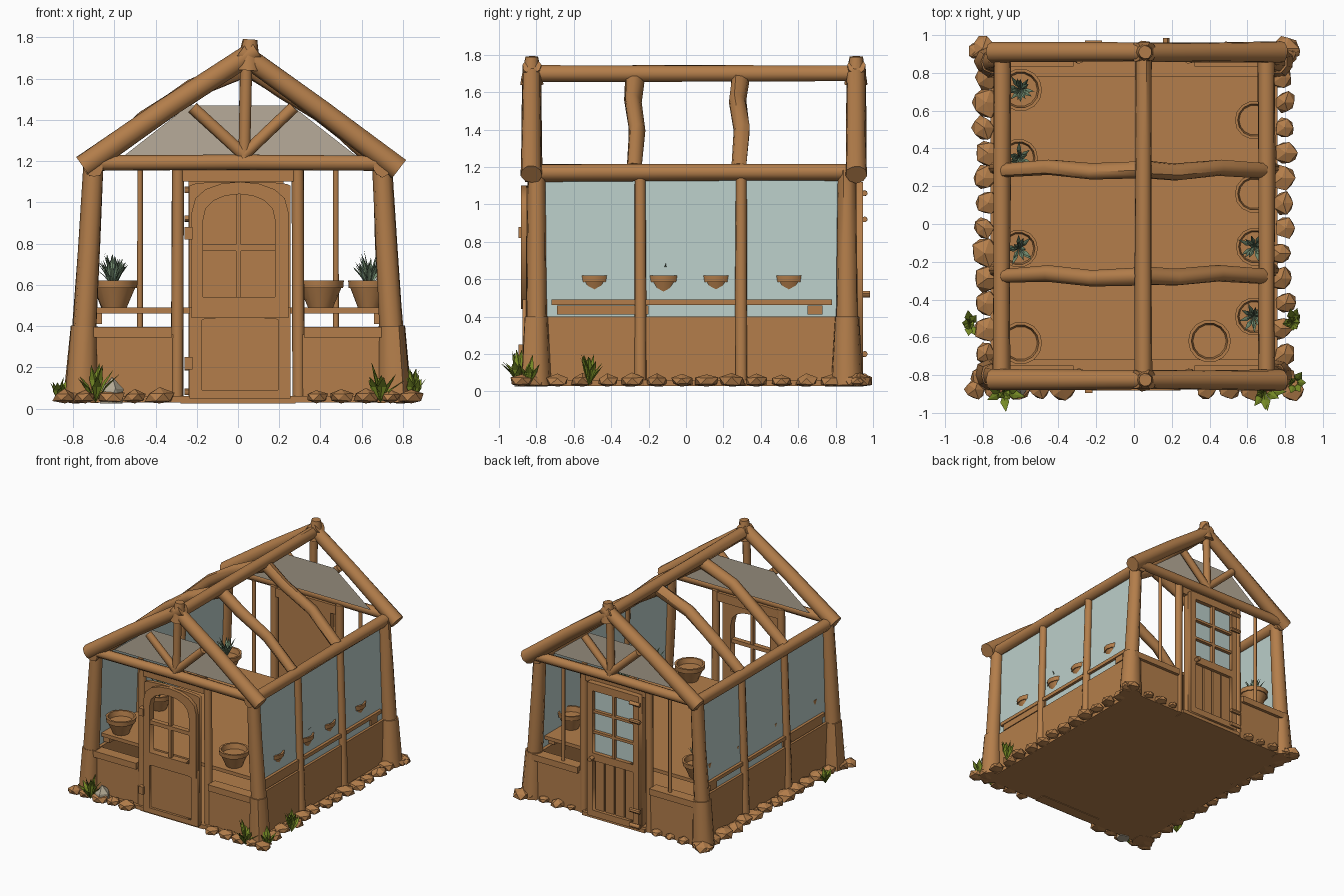
import bpy, bmesh, math, random
from mathutils import Vector

random.seed(4)
if "Cube" in bpy.data.objects:
    bpy.data.objects.remove(bpy.data.objects["Cube"])


def material(name, rgb):
    m = bpy.data.materials.new(name)
    m.use_nodes = True
    col = [(c / 255) ** 2.2 for c in rgb] + [1]
    m.diffuse_color = col
    m.node_tree.nodes["Principled BSDF"].inputs["Base Color"].default_value = col
    return m


WOOD = material("warm_wood", (178, 125, 76))
GLASS = material("pale_glass", (186, 205, 200))
DUSTY = material("dusty_gable_glass", (182, 170, 152))
LEAF = material("garden_leaf", (118, 138, 42))
SAGE = material("sage_leaf", (115, 140, 112))
PALE = material("pale_stone", (180, 170, 148))


def finish(name, bm, mat, smooth=False):
    me = bpy.data.meshes.new(name)
    bm.to_mesh(me)
    bm.free()
    ob = bpy.data.objects.new(name, me)
    bpy.context.collection.objects.link(ob)
    me.materials.append(mat)
    if smooth:
        bpy.ops.object.select_all(action='DESELECT')
        ob.select_set(True)
        bpy.context.view_layer.objects.active = ob
        bpy.ops.object.shade_smooth_by_angle(angle=math.radians(50))
    return ob


def box(name, x, y, z, mat=WOOD):
    bm = bmesh.new()
    bmesh.ops.create_cube(bm, size=1)
    for v in bm.verts:
        v.co = [r[0] if c < 0 else r[1] for c, r in zip(v.co, (x, y, z))]
    return finish(name, bm, mat)


def panel(name, pts, mat):
    bm = bmesh.new()
    bm.faces.new([bm.verts.new(p) for p in pts])
    return finish(name, bm, mat)


def log(name, pts, r0, r1=None, sides=9, wobble=0.06):
    """Rough round timber swept along a path."""
    r1 = r1 or r0
    pts = [Vector(p) for p in pts]
    bm = bmesh.new()
    rings = []
    for i, p in enumerate(pts):
        d = (pts[min(i + 1, len(pts) - 1)] - pts[max(i - 1, 0)]).normalized()
        u = d.cross((0, 1, 0) if abs(d.y) < 0.9 else (1, 0, 0)).normalized()
        w = d.cross(u)
        r = r0 + (r1 - r0) * i / (len(pts) - 1)
        ring = []
        for k in range(sides):
            a = math.tau * k / sides
            q = r * (1 + random.uniform(-wobble, wobble))
            ring.append(bm.verts.new(p + (u * math.cos(a) + w * math.sin(a)) * q))
        rings.append(ring)
    for a, b in zip(rings, rings[1:]):
        for k in range(sides):
            n = (k + 1) % sides
            bm.faces.new((a[k], a[n], b[n], b[k]))
    bm.faces.new(rings[0][::-1])
    bm.faces.new(rings[-1])
    bmesh.ops.recalc_face_normals(bm, faces=bm.faces)
    return finish(name, bm, WOOD, True)


def plant(name, x, y, z, mat, count, length, width, spread):
    """Rosette of folded pointed blades."""
    bm = bmesh.new()
    for i in range(count):
        a = math.tau * i / count + random.uniform(-.3, .3)
        out = Vector((math.cos(a), math.sin(a), 0))
        side = Vector((-out.y, out.x, 0)) * width
        s = spread * random.uniform(.3, 1)
        h = length * random.uniform(.75, 1) * (1.15 - .5 * s / spread)
        base = Vector((x, y, z))
        mid = base + out * s * .5 + Vector((0, 0, h * .6))
        tip = base + out * s + Vector((0, 0, h))
        b, l, m, r, t = [bm.verts.new(p) for p in
                         (base, mid + side, mid - out * width * .4, mid - side, tip)]
        for f in ((b, m, l), (b, r, m), (l, m, t), (m, r, t)):
            bm.faces.new(f)
    return finish(name, bm, mat)


def pot(name, x, y, r=.1, z=.49):
    """Tapered open flower pot."""
    bm = bmesh.new()
    prof = [(.55, 0), (.92, .095), (1, .095), (1.03, .13), (.88, .13), (.8, .09), (0, .09)]
    vs = [bm.verts.new((r * a, 0, b)) for a, b in [(0, 0)] + prof]
    es = [bm.edges.new(e) for e in zip(vs, vs[1:])]
    bmesh.ops.spin(bm, geom=vs + es, axis=(0, 0, 1), cent=(0, 0, 0), angle=math.tau, steps=14)
    bmesh.ops.remove_doubles(bm, verts=bm.verts, dist=.0005)
    bmesh.ops.recalc_face_normals(bm, faces=bm.faces)
    ob = finish(name, bm, WOOD, True)
    ob.location = (x, y, z)


def rock(x, y, r, mat=WOOD, tall=.6):
    bm = bmesh.new()
    bmesh.ops.create_icosphere(bm, subdivisions=1, radius=r)
    for v in bm.verts:
        v.co *= random.uniform(.8, 1.15)
        v.co = (v.co.x + x, v.co.y + y, max(.025, v.co.z * tall + .055))
    finish("foundation_stone", bm, mat)


def arch(x0, x1, z0, z1, rise):
    """Outline of a panel with a rounded top."""
    c, h = (x0 + x1) / 2, (x1 - x0) / 2
    top = [(c + h * math.cos(t * math.pi / 8), z1 - rise + rise * math.sin(t * math.pi / 8) ** .8)
           for t in range(9)]
    return [(x0, z0), (x1, z0)] + top


def cutout(name, outlines, y, depth):
    """Flat board in the xz plane; later outlines are holes."""
    cu = bpy.data.curves.new(name, 'CURVE')
    cu.dimensions, cu.fill_mode, cu.extrude = '2D', 'BOTH', depth / 2
    for pts in outlines:
        sp = cu.splines.new('POLY')
        sp.points.add(len(pts) - 1)
        sp.use_cyclic_u = True
        for p, (a, b) in zip(sp.points, pts):
            p.co = (a, b, 0, 1)
    cu.materials.append(WOOD)
    ob = bpy.data.objects.new(name, cu)
    bpy.context.collection.objects.link(ob)
    ob.location.y = y
    ob.rotation_euler.x = math.pi / 2
    bpy.ops.object.select_all(action='DESELECT')
    ob.select_set(True)
    bpy.context.view_layer.objects.active = ob
    bpy.ops.object.convert(target='MESH')


# Floor and the bench top across the interior
box("floor", (-.76, .76), (-.84, .9), (.03, .06))
box("bench_top", (-.735, .735), (-.72, .78), (.462, .49))

# Side walls
for s, side in ((1, "left"), (-1, "right")):
    box(side + "_low_wall", sorted((s * .69, s * .735)), (-.8, .86), (.03, .4))
    panel(side + "_glass", [(s * .715, -.76, .4), (s * .715, .83, .4),
                            (s * .69, .83, 1.15), (s * .69, -.76, 1.15)], GLASS)
    box(side + "_bench_rail", sorted((s * .66, s * .73)), (-.69, -.2), (.41, .46))
    box(side + "_bench_leg", sorted((s * .66, s * .73)), (.65, .73), (.41, .46))
    for y in (-.245, .295):
        log(side + "_wall_post", [(s * .735, y, .03), (s * .72, y, .5), (s * .70, y, 1.16)], .034, .03)
    log(side + "_wall_plate", [(s * .7, y, 1.17) for y in (-.86, -.3, .3, .92)], .046, wobble=.1)
    for y in (-.8, .86):
        log(side + "_corner_foot", [(s * .76, y, .03), (s * .745, y, .4)], .085, .066)
        log(side + "_corner_post", [(s * .745, y, .38), (s * .72, y, .8), (s * .70, y, 1.18)], .058, .048)
    # Bowed inner rafters
    for y in (-.275, .285):
        log(side + "_inner_rafter", [(s * .68, y, 1.19), (s * .45, y + .015, 1.40),
                                     (s * .22, y - .01, 1.55), (.05, y, 1.66)], .04, .048, wobble=.12)

# Ridge
log("ridge_beam", [(.05, y, 1.70) for y in (-.86, -.2, .4, .95)], .046, .043)

# Gables with struts, glass, low walls and door posts
for end, y, d in (("front", -.825, -1), ("back", .91, 1)):
    log(end + "_rafter", [(-.75, y, 1.17), (-.35, y, 1.45), (.09, y, 1.74)], .058, .05)
    log(end + "_rafter", [(.78, y, 1.16), (.4, y, 1.45), (.01, y, 1.73)], .058, .05)
    log(end + "_apex_peg", [(.05, y, 1.64), (.06, y, 1.79)], .062, .035)
    log(end + "_tie_beam", [(-.72, y, 1.19), (0, y, 1.195), (.73, y, 1.19)], .038)
    log(end + "_king_post", [(.03, y, 1.2), (.04, y, 1.68)], .03)
    for x in (-.22, .27):
        log(end + "_strut", [(.03, y, 1.23), (x, y, 1.46)], .03)
    g = y - d * .05
    panel(end + "_gable_glass", [(-.56, g, 1.22), (.58, g, 1.22), (.26, g, 1.47), (-.24, g, 1.47)], DUSTY)
    w = y - d * .03
    for s in (1, -1):
        log(end + "_door_post", [(s * .295, w, .03), (s * .29, w, 1.18)], .03)
        box(end + "_low_wall", sorted((s * .3, s * .71)), (w - .02, w + .02), (.03, .36))
        box(end + "_wall_sill", sorted((s * .32, s * .76)), (w - .045, w + .045), (.345, .395))
        if d > 0:
            log("back_mullion", [(s * .475, w, .38), (s * .475, w, 1.17)], .014)
    box(end + "_door_header", (-.27, .27), (w - .02, w + .02), (1.1, 1.17))
    box(end + "_door_step", (-.28, .28), (w - .045, w + .045), (.025, .055))

# Front door: arched, open window with thick glazing bars
hole = arch(-.17, .18, .54, 1.04, .13)
cutout("front_door_board", [arch(-.235, .255, .05, 1.1, .02), hole], -.84, .03)
cutout("front_door_arch", [arch(-.225, .245, .44, 1.1, .15), hole], -.86, .045)
cutout("front_door_panel_frame", [arch(-.235, .255, .05, .5, .01), arch(-.175, .195, .09, .44, .01)], -.86, .03)
box("front_door_crossbar", (-.18, .19), (-.875, -.835), (.765, .795))
box("front_door_bar", (-.01, .015), (-.87, -.84), (.54, 1.04))
for z in (.22, .85):
    box("front_door_hinge", (-.26, -.22), (-.895, -.85), (z - .03, z + .03))

# Back door: six panes over vertical planks
box("back_door_board", (-.24, .22), (.86, .905), (.05, 1.12))
cutout("back_door_frame", [arch(-.24, .22, .05, 1.12, .001), arch(-.19, .17, .56, 1.06, .001),
                           arch(-.19, .17, .1, .5, .001)], .925, .04)
box("back_door_glass", (-.19, .17), (.905, .912), (.56, 1.06), GLASS)
box("back_door_bar", (-.022, .002), (.908, .94), (.56, 1.06))
for z in (.725, .89):
    box("back_door_crossbar", (-.19, .17), (.908, .938), (z - .01, z + .01))
for i in range(4):
    x = -.183 + i * .09
    box("back_door_plank", (x, x + .076), (.9, .92), (.1, .5))
for z in (.08, .2, .92, 1.06):
    log("back_door_hinge", [(-.26, .955, z), (-.17, .955, z)], .016, sides=7)
log("back_door_handle", [(.17, .93, .52), (.17, .985, .52)], .018, sides=7)

# Pots and the plants in them
for x, y, leafy in ((-.6, -.63, 0), (-.61, -.13, 1), (-.61, .35, 1), (-.6, .71, 1), (.4, -.62, 0),
                    (.635, -.49, 1), (.64, -.12, 1), (.635, .16, 0), (.635, .55, 0)):
    pot("flower_pot", x, y, .11 if abs(y) > .6 else .098)
    if leafy:
        plant("potted_plant", x, y, .58, SAGE, 14, .19, .012, .1)

# Stones around the foundation
for s in (1, -1):
    for i in range(14):
        rock(s * (.785 + random.uniform(-.015, .02)), -.82 + i * .133, random.uniform(.06, .085))
    for x in (.38, .5, .62, .74, .84):
        rock(s * x, -.875, random.uniform(.05, .08))
        rock(s * x, .915, random.uniform(.035, .055))
    rock(s * .8, .93, .075)
rock(-.61, -.86, .065, PALE, 1.5)

# Garden plants at the corners
for x, y, n, h in ((-.69, -.89, 11, .21), (.69, -.89, 11, .21), (.84, -.52, 11, .2),
                   (-.87, -.53, 7, .14), (.85, -.84, 6, .18)):
    plant("garden_plant", x, y, .03, LEAF, n, h, .024, .12 if abs(x) < .8 else .08)
